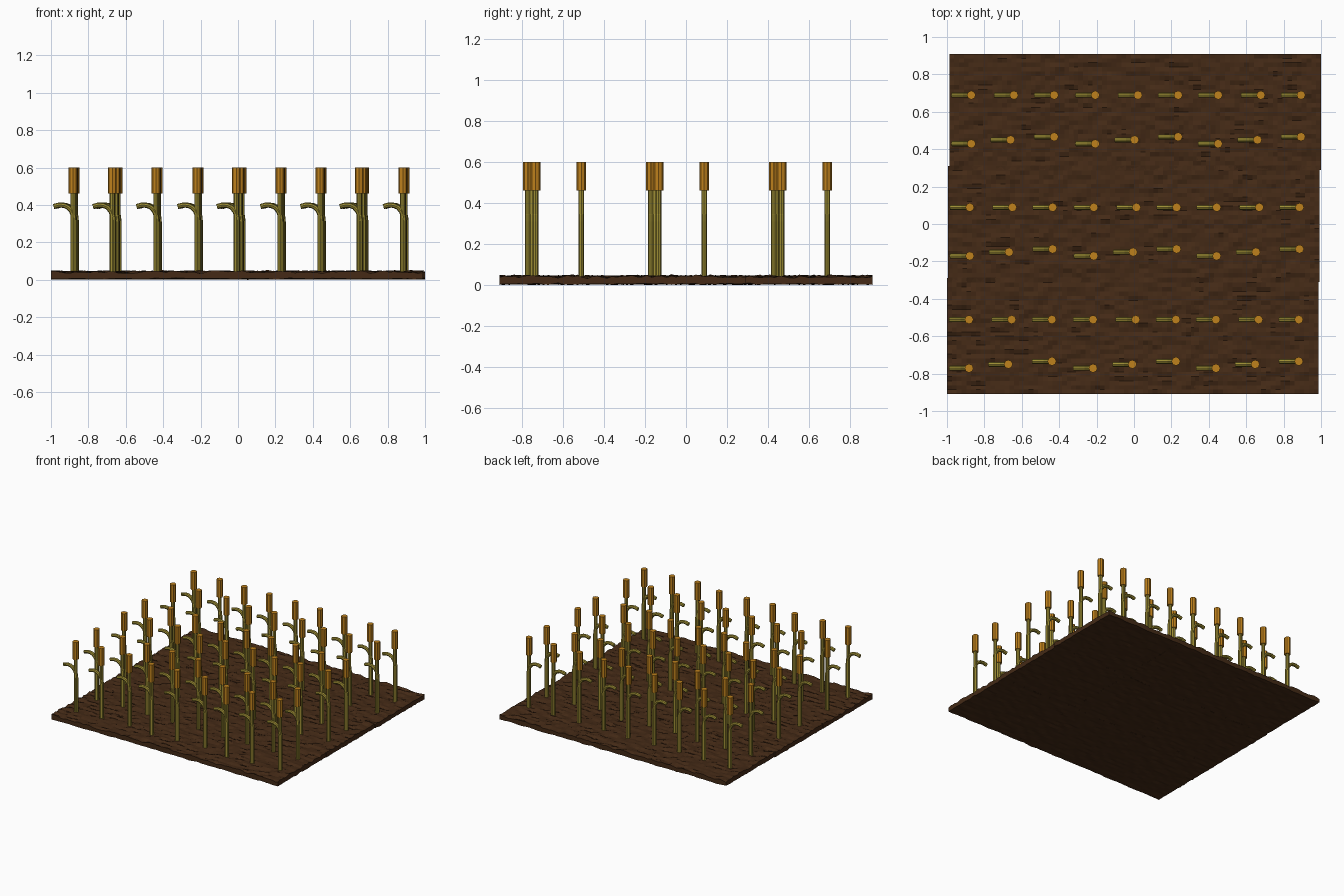
import bpy, bmesh, math
from mathutils import Vector, noise

if "Cube" in bpy.data.objects:
    bpy.data.objects.remove(bpy.data.objects["Cube"])


def material(name, rgb):
    m = bpy.data.materials.new(name)
    m.diffuse_color = (*rgb, 1)
    m.use_nodes = True
    m.node_tree.nodes["Principled BSDF"].inputs["Base Color"].default_value = m.diffuse_color
    return m


SOIL = material("soil_brown", (0.058, 0.023, 0.008))
STALK = material("stalk_olive", (0.34, 0.27, 0.035))
HEAD = material("head_gold", (0.52, 0.22, 0.012))


def finish(bm, name, mat):
    bmesh.ops.recalc_face_normals(bm, faces=bm.faces)
    me = bpy.data.meshes.new(name)
    bm.to_mesh(me)
    bm.free()
    me.materials.append(mat)
    ob = bpy.data.objects.new(name, me)
    bpy.context.collection.objects.link(ob)
    return ob


def tube(bm, path, radius, sides):
    """Sweep a closed polygon along a path lying in the xz plane."""
    rings = []
    for i, p in enumerate(path):
        t = (path[min(i + 1, len(path) - 1)] - path[max(i - 1, 0)]).normalized()
        across = Vector((t.z, 0, -t.x))
        ring = []
        for k in range(sides):
            a = math.tau * k / sides
            ring.append(bm.verts.new(p + across * radius * math.cos(a)
                                     + Vector((0, radius * math.sin(a), 0))))
        rings.append(ring)
    for r0, r1 in zip(rings, rings[1:]):
        for k in range(sides):
            n = (k + 1) % sides
            bm.faces.new((r0[k], r0[n], r1[n], r1[k]))
    bm.faces.new(rings[0])
    bm.faces.new(rings[-1])


def soil_tile(cx, cy, sx, sy, n=26):
    """Thin slab with rough top, underside and rim."""
    bm = bmesh.new()

    def layer(z, amp, seed):
        grid = []
        for i in range(n + 1):
            row = []
            for j in range(n + 1):
                x, y = cx + sx * (i / n - .5), cy + sy * (j / n - .5)
                h = noise.noise(Vector((x * 14 - y * 9, y * 34, seed)))
                h += .5 * noise.noise(Vector((x * 45, y * 45, seed + 5)))
                row.append(bm.verts.new((x, y, max(0, z + amp * h))))
            grid.append(row)
        return grid

    top, low = layer(.041, .013, 1.3), layer(.006, .006, 7.7)
    for i in range(n):
        for j in range(n):
            for g in (top, low):
                bm.faces.new((g[i][j], g[i + 1][j], g[i + 1][j + 1], g[i][j + 1]))
    for i in range(n):
        for e in (0, n):
            bm.faces.new((top[i][e], top[i + 1][e], low[i + 1][e], low[i][e]))
            bm.faces.new((top[e][i], top[e][i + 1], low[e][i + 1], low[e][i]))
    finish(bm, "soil_tile", SOIL)


# Plant parts, built once and shared by every plant
def plant_parts():
    stem, leaf, head = bmesh.new(), bmesh.new(), bmesh.new()
    tube(stem, [Vector((0, 0, .03)), Vector((0, 0, .47))], .014, 8)
    bend = [(.006, .03), (.006, .31), (.003, .34), (-.008, .368), (-.026, .388),
            (-.048, .398), (-.075, .4), (-.104, .392)]
    tube(leaf, [Vector((x, 0, z)) for x, z in bend], .0135, 8)
    tube(head, [Vector((0, 0, .462)), Vector((0, 0, .6))], .0235, 8)
    return [finish(stem, "stem", STALK), finish(leaf, "leaf", STALK),
            finish(head, "seed_head", HEAD)]


parts = plant_parts()
spots = [(-.216, .089), (.012, .089), (.227, .089),
         (-.216, -.171), (-.006, -.150), (.227, -.134)]
first = True

# Three by three tiles of soil, six plants on each
for cy, shift in ((.6, .006), (0, -.002), (-.6, -.006)):
    for cx in (-.66, .003, .66):
        soil_tile(cx + shift, cy, .666, .62)
        for px, py in spots:
            for part in parts:
                ob = part
                if not first:
                    ob = part.copy()
                    bpy.context.collection.objects.link(ob)
                ob.location = (cx + shift + px, cy + py, 0)
            first = False
